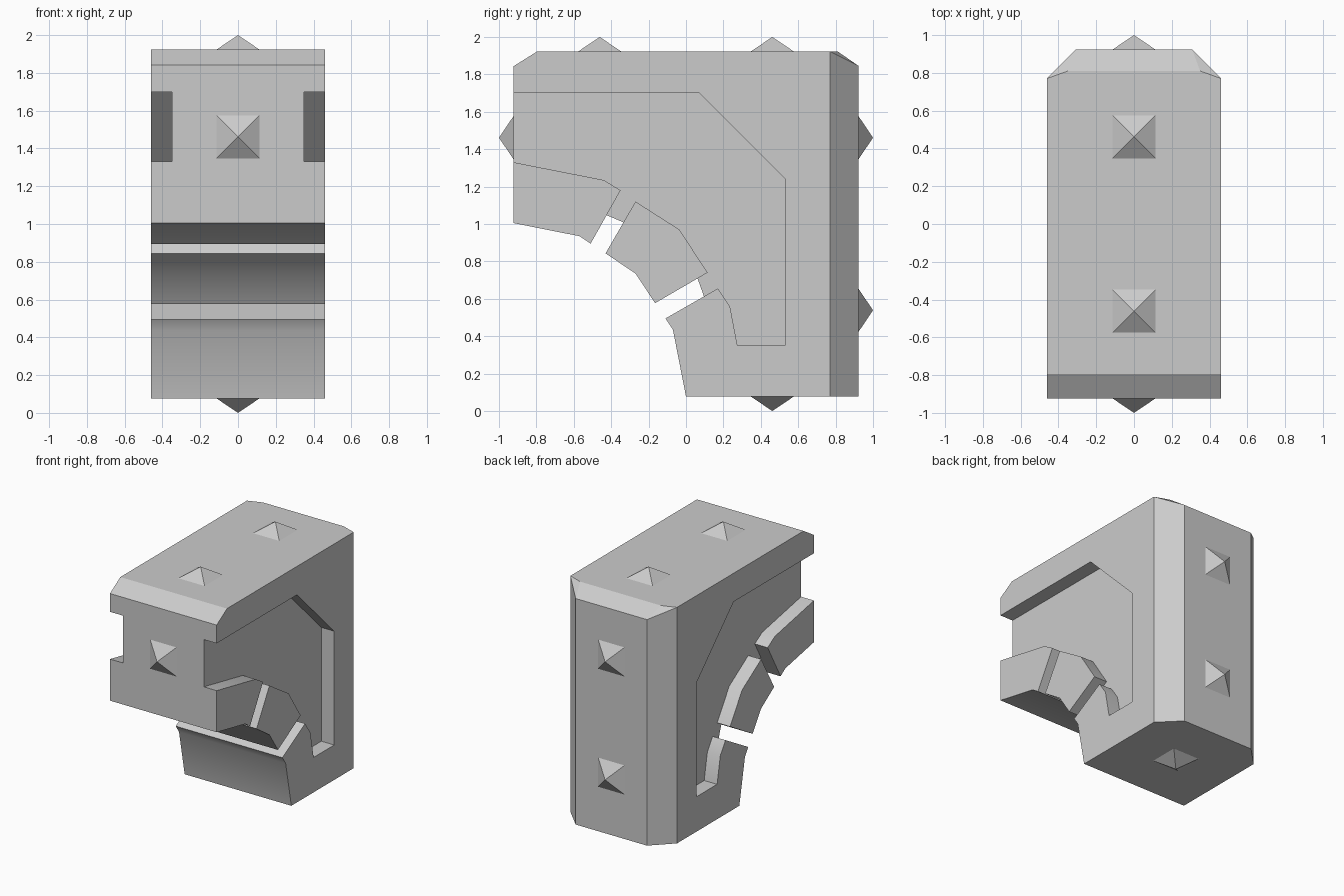
import bpy, bmesh, math
from mathutils import Vector, Matrix

if "Cube" in bpy.data.objects:
    bpy.data.objects.remove(bpy.data.objects["Cube"])

E = 0.923            # body half length
W = 0.4615           # body half width
LOW, TOP = 0.077, 1.923
WEB = 0.35           # half width of the recessed web


def finish(bm, name):
    """Smooth only the gently bent arch facets, keep everything else sharp."""
    bmesh.ops.recalc_face_normals(bm, faces=bm.faces[:])
    bm.normal_update()
    for f in bm.faces:
        f.smooth = abs(f.normal.x) < 0.01
    for e in bm.edges:
        e.smooth = e.is_manifold and e.calc_face_angle() < 0.45
    mesh = bpy.data.meshes.new(name)
    bm.to_mesh(mesh)
    bm.free()
    obj = bpy.data.objects.new(name, mesh)
    bpy.context.collection.objects.link(obj)
    return obj


def prism(profile, half):
    """Extrude a (y, z) profile symmetrically along x."""
    bm = bmesh.new()
    a, b = [[bm.verts.new((x, y, z)) for y, z in profile] for x in (-half, half)]
    bm.faces.new(a)
    bm.faces.new(b)
    for i in range(len(a)):
        j = (i + 1) % len(a)
        bm.faces.new((a[i], a[j], b[j], b[i]))
    bmesh.ops.recalc_face_normals(bm, faces=bm.faces[:])
    return bm


def slice_off(bm, point, normal):
    """Cut away everything beyond a plane and cap the opening."""
    bmesh.ops.bisect_plane(bm, geom=bm.verts[:] + bm.edges[:] + bm.faces[:], dist=1e-4,
                           plane_co=point, plane_no=normal, clear_outer=True)
    bmesh.ops.holes_fill(bm, edges=[e for e in bm.edges if e.is_boundary], sides=0)
    bmesh.ops.recalc_face_normals(bm, faces=bm.faces[:])


# Frame: top beam, back post and foot, with chamfered back corners
frame = prism([(-E, 1.70), (-E, 1.843), (-0.795, TOP), (0.81, TOP), (E, 1.845), (E, LOW),
               (0, LOW), (-0.07, 0.435), (-0.11, 0.495), (0.17, 0.655), (0.235, 0.56),
               (0.275, 0.35), (0.53, 0.35), (0.53, 1.24), (0.07, 1.70)], W)
for s in (-1, 1):
    corner = Vector((s * W, 0.77, TOP))
    slice_off(frame, corner, Vector((s, 1, 0)).normalized())
    p = Vector((s * 0.35, 0.81, TOP))
    q = Vector((s * (W + 0.77 - E), E, 1.845))
    n = (p - corner).cross(q - corner).normalized()
    slice_off(frame, corner, n if n.z > 0 else -n)
finish(frame, "frame")

# Web: narrower core plate, its edges buried in the frame and arch blocks
finish(prism([(-E, 1.70), (-0.85, 1.75), (0.10, 1.75), (0.60, 1.26), (0.60, 0.28),
              (0.15, 0.28), (0.13, 0.50), (0.096, 0.613), (0.062, 0.708), (-0.02, 0.75),
              (-0.20, 0.95), (-0.335, 1.009), (-0.424, 1.047), (-0.50, 1.12),
              (-0.85, 1.20), (-E, 1.33)], WEB), "web_plate")

# Separate arch blocks
finish(prism([(-E, 1.33), (-0.44, 1.235), (-0.35, 1.18), (-0.51, 0.895),
              (-0.57, 0.935), (-E, 1.005)], W), "upper_arch_block")
finish(prism([(-0.27, 1.12), (-0.035, 0.97), (0.115, 0.74), (-0.165, 0.577),
              (-0.27, 0.735), (-0.43, 0.843)], W), "middle_arch_block")

# Pyramid studs on the outer faces
H, R = 0.077, 0.114
for i, (pos, normal) in enumerate([((0, -0.4615, TOP), (0, 0, 1)), ((0, 0.4615, TOP), (0, 0, 1)),
                                   ((0, -E, 1.4615), (0, -1, 0)), ((0, E, 1.4615), (0, 1, 0)),
                                   ((0, E, 0.5385), (0, 1, 0)), ((0, 0.4615, LOW), (0, 0, -1))]):
    bm = bmesh.new()
    m = (Matrix.Translation(pos) @ Vector(normal).to_track_quat('Z', 'Y').to_matrix().to_4x4()
         @ Matrix.Rotation(math.pi / 4, 4, 'Z') @ Matrix.Translation((0, 0, H / 2)))
    bmesh.ops.create_cone(bm, cap_ends=True, segments=4, radius1=R * math.sqrt(2),
                          radius2=0, depth=H, matrix=m)
    bmesh.ops.remove_doubles(bm, verts=bm.verts[:], dist=1e-5)
    finish(bm, f"pyramid_stud_{i + 1}")
